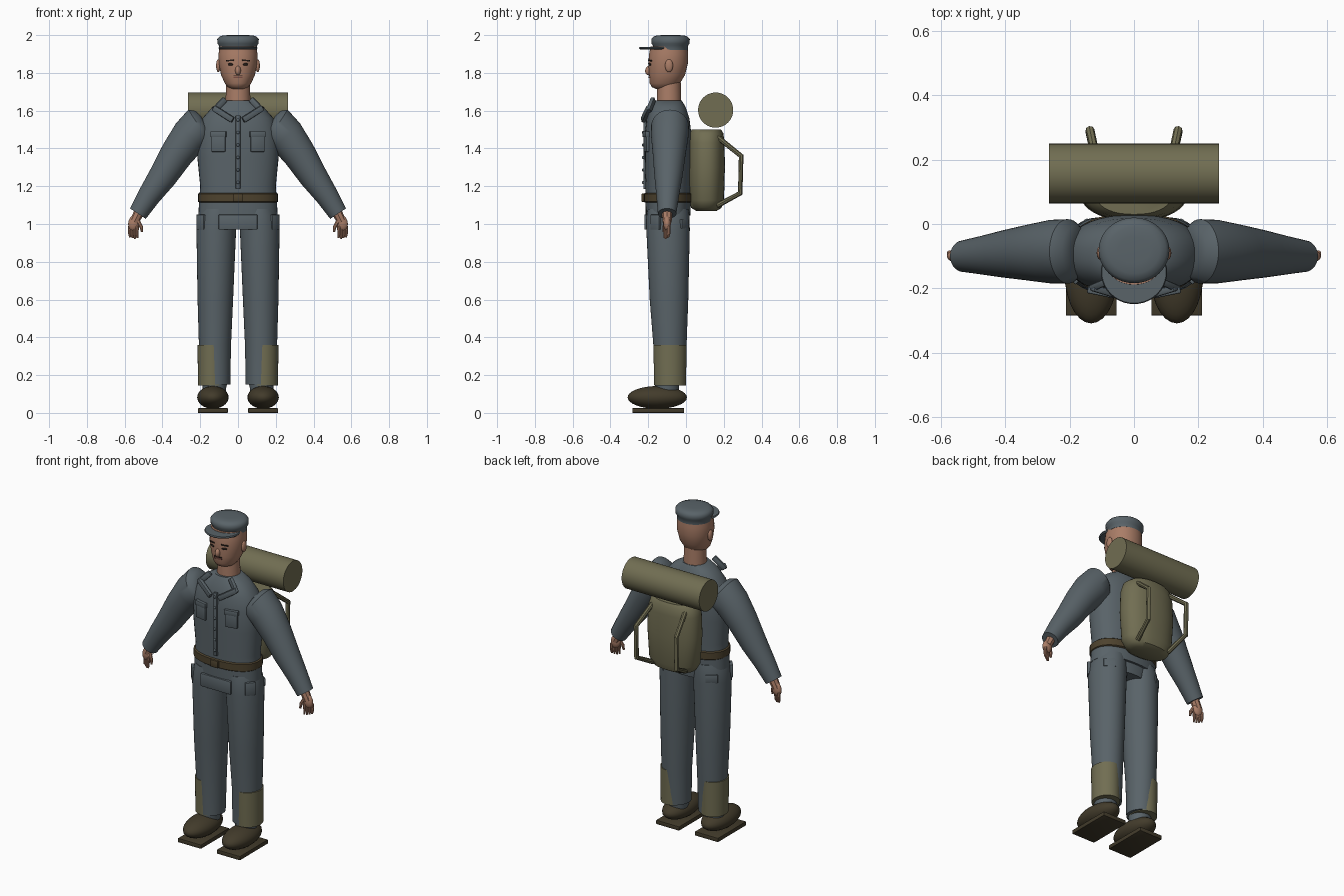
import bpy, bmesh, math
from mathutils import Vector, Matrix, Euler

old = bpy.data.objects.get("Cube")
if old:
    bpy.data.objects.remove(old, do_unlink=True)


def material(name, rgb):
    m = bpy.data.materials.new(name)
    m.use_nodes = True
    m.diffuse_color = (*rgb, 1)
    m.node_tree.nodes["Principled BSDF"].inputs["Base Color"].default_value = (*rgb, 1)
    return m


CLOTH = material("blue_grey_cloth", (0.10, 0.125, 0.14))
KHAKI = material("khaki_canvas", (0.165, 0.155, 0.085))
BOOT = material("boot_brown", (0.055, 0.044, 0.024))
BELT = material("belt_leather", (0.075, 0.055, 0.027))
SKIN = material("skin", (0.40, 0.205, 0.135))
DARK = material("dark_features", (0.02, 0.013, 0.01))
LIPS = material("lips", (0.2, 0.08, 0.06))


def finish(name, mesh, mat, angle=40):
    mesh.materials.append(mat)
    mesh.shade_smooth()
    mesh.set_sharp_from_angle(angle=math.radians(angle))
    ob = bpy.data.objects.new(name, mesh)
    bpy.context.collection.objects.link(ob)
    return ob


def from_bmesh(name, bm, mat):
    bmesh.ops.recalc_face_normals(bm, faces=bm.faces)
    mesh = bpy.data.meshes.new(name)
    bm.to_mesh(mesh)
    bm.free()
    return finish(name, mesh, mat)


def loft(name, mat, rings, s=1, power=2.0, seg=40):
    """Skin rings of (x, y, z, rx, ry[, tilt]); s=-1 mirrors in x."""
    bm = bmesh.new()
    loops = []
    for x, y, z, rx, ry, *tilt in rings:
        t = tilt[0] if tilt else 0
        loop = []
        for i in range(seg):
            a = math.tau * i / seg
            c, d = math.cos(a), math.sin(a)
            u = math.copysign(abs(c) ** (2 / power), c) * rx
            v = math.copysign(abs(d) ** (2 / power), d) * ry
            loop.append(bm.verts.new((s * (x + u * math.cos(t)), y + v, z - u * math.sin(t))))
        loops.append(loop)
    for lo, hi in zip(loops, loops[1:]):
        for i in range(seg):
            j = (i + 1) % seg
            bm.faces.new((lo[i], lo[j], hi[j], hi[i]))
    bm.faces.new(loops[0])
    bm.faces.new(loops[-1])
    return from_bmesh(name, bm, mat)


def placed(loc, size, rot):
    return Matrix.LocRotScale(Vector(loc), Euler(rot), Vector(size))


def ball(name, mat, loc, radii, rot=(0, 0, 0)):
    bm = bmesh.new()
    bmesh.ops.create_uvsphere(bm, u_segments=28, v_segments=16, radius=1, matrix=placed(loc, radii, rot))
    return from_bmesh(name, bm, mat)


def box(name, mat, loc, size, rot=(0, 0, 0), bevel=0.004):
    bm = bmesh.new()
    bmesh.ops.create_cube(bm, size=1, matrix=placed(loc, size, rot))
    if bevel:
        bmesh.ops.bevel(bm, geom=bm.edges[:], offset=bevel, segments=2, affect='EDGES', profile=0.5)
    return from_bmesh(name, bm, mat)


def tube(name, mat, points, radii):
    """Round bar through points, with a radius at each."""
    cu = bpy.data.curves.new(name, 'CURVE')
    cu.dimensions = '3D'
    cu.bevel_depth = 1
    cu.bevel_resolution = 2
    cu.use_fill_caps = True
    sp = cu.splines.new('POLY')
    sp.points.add(len(points) - 1)
    for p, co, r in zip(sp.points, points, radii):
        p.co = (*co, 1)
        p.radius = r
    tmp = bpy.data.objects.new(name, cu)
    mesh = bpy.data.meshes.new_from_object(tmp)
    bpy.data.objects.remove(tmp)
    mesh.materials.clear()
    return finish(name, mesh, mat)


# Jacket body, belt and buckle
Y = -0.095
loft("jacket", CLOTH, [(0, Y, z, rx, ry) for z, rx, ry in (
    (1.045, .21, .118), (1.14, .205, .12), (1.2, .2, .12), (1.35, .215, .124), (1.48, .213, .123),
    (1.56, .188, .113), (1.62, .135, .093), (1.655, .075, .072))], power=2.3)
loft("hips", CLOTH, [(0, Y, 0.98, .13, .1), (0, Y, 1.1, .19, .11)], power=2.3)
loft("belt", BELT, [(0, Y, z, r, r - .082) for z, r in (
    (1.113, .205), (1.118, .211), (1.16, .211), (1.165, .205))], power=2.3)
box("buckle", BELT, (0, -.228, 1.139), (.05, .016, .044))
box("front_flap", CLOTH, (0, -.208, 1.01), (.205, .026, .08))

# Button strip
box("button_strip", CLOTH, (0, -.218, 1.38), (.024, .016, .39))
for i in range(6):
    ball("jacket_button", CLOTH, (0, -.227, 1.22 + i * .066), (.008, .006, .008))

# Neck and head
loft("neck", SKIN, [(0, -.09, 1.62, .067, .065), (0, -.09, 1.76, .062, .062)])
loft("head", SKIN, [(0, y, z, rx, ry) for z, y, rx, ry in (
    (1.715, -.115, .035, .045), (1.725, -.115, .054, .066), (1.745, -.112, .07, .08), (1.79, -.1, .09, .095),
    (1.85, -.095, .102, .105), (1.9, -.092, .103, .103), (1.94, -.09, .097, .098))], power=2.1)
ball("nose", SKIN, (0, -.195, 1.813), (.015, .021, .026), (-.25, 0, 0))
box("mouth", LIPS, (0, -.194, 1.777), (.05, .008, .01), bevel=.002)
box("moustache", DARK, (0, -.196, 1.787), (.05, .006, .004), bevel=0)

# Cap
loft("cap", CLOTH, [(0, -.082, z, r, r - .008) for z, r in (
    (1.922, .1), (1.945, .101), (1.955, .109), (1.978, .11), (1.991, .1), (1.998, .08), (2.0, .05))])
loft("cap_brim", CLOTH, [(0, -.15, z, r, r - .004) for z, r in (
    (1.925, .097), (1.931, .103), (1.938, .1))])

# Pack, bedroll
loft("backpack", KHAKI, [(0, .108, z, rx, ry) for z, rx, ry in (
    (1.07, .1, .055), (1.085, .135, .08), (1.125, .158, .093), (1.3, .17, .098),
    (1.43, .165, .096), (1.48, .15, .09), (1.5, .125, .078))], power=2.3)
bm = bmesh.new()
bmesh.ops.create_cone(bm, cap_ends=True, segments=40, radius1=.093, radius2=.093, depth=.53,
                      matrix=Matrix.Translation((0, .157, 1.603)) @ Matrix.Rotation(math.pi / 2, 4, 'Y'))
from_bmesh("bedroll", bm, KHAKI)

for side, s in (("left_", 1), ("right_", -1)):
    # Face details
    ball(side + "ear", SKIN, (s * .104, -.09, 1.838), (.012, .021, .034))
    ball(side + "eye", DARK, (s * .04, -.191, 1.845), (.015, .006, .007), (0, 0, s * .35))
    box(side + "eyebrow", DARK, (s * .042, -.19, 1.866), (.042, .009, .007), (0, s * .1, s * .35), 0)

    # Sleeve
    loft(side + "sleeve", CLOTH, [
        (.172, -.085, 1.525, .05, .05, -1.1), (.182, -.085, 1.525, .085, .08, -1.05),
        (.205, -.085, 1.515, .107, .1, -1.0), (.255, -.086, 1.465, .1, .099, -.75),
        (.325, -.089, 1.37, .088, .087, -.65), (.4, -.093, 1.25, .075, .074, -.6),
        (.47, -.097, 1.15, .061, .06, -.6), (.53, -.1, 1.055, .05, .049, -.58)], s)

    # Hand
    tube(side + "wrist", SKIN, [(s * .52, -.1, 1.07), (s * .55, -.1, 1.01)], [.028, .024])
    ball(side + "palm", SKIN, (s * .55, -.1, 1.005), (.031, .02, .042), (0, -s * .2, 0))
    for i in range(4):
        x, y = .533 + i * .013, -.112 + i * .007
        tube(side + "finger", SKIN, [(s * x, y, .99), (s * (x + .002), y, .95),
                                     (s * x, y - .003, .922 + .004 * abs(i - 1))], [.0095, .008, .005])
    tube(side + "thumb", SKIN, [(s * .532, -.105, 1.02), (s * .512, -.115, .985),
                                (s * .508, -.118, .958)], [.012, .01, .006])

    # Collar
    for a, b in (((.075, -.175, 1.655), (.122, -.195, 1.605)), ((.122, -.2, 1.61), (.035, -.226, 1.555))):
        a, b = Vector((s * a[0], *a[1:])), Vector((s * b[0], *b[1:]))
        d = b - a
        bm = bmesh.new()
        bmesh.ops.create_cube(bm, size=1, matrix=Matrix.Translation((a + b) / 2)
                              @ d.to_track_quat('X', 'Z').to_matrix().to_4x4()
                              @ Matrix.Diagonal((d.length + .02, .022, .032, 1)))
        bmesh.ops.bevel(bm, geom=bm.edges[:], offset=.006, segments=2, affect='EDGES', profile=0.5)
        from_bmesh(side + "collar", bm, CLOTH)

    # Pockets
    box(side + "chest_pocket", CLOTH, (s * .103, -.207, 1.43), (.074, .022, .095), (0, 0, s * .2))
    box(side + "chest_pocket_flap", CLOTH, (s * .103, -.21, 1.475), (.084, .026, .03), (0, 0, s * .2))
    box(side + "front_hip_pocket", CLOTH, (s * .195, -.16, 1.01), (.06, .02, .08), (0, 0, s * .85))
    box(side + "back_hip_pocket", CLOTH, (s * .17, -.008, 1.0), (.07, .016, .05), (0, 0, -s * .6))

    # Trouser leg and gaiter
    loft(side + "trouser_leg", CLOTH, [
        (.105, Y, 1.08, .09, .108), (.11, Y, 1.04, .1, .114), (.115, Y, .97, .105, .115),
        (.12, -.09, .6, .094, .102), (.122, -.085, .36, .085, .088), (.12, -.087, .15, .079, .08)], s)
    loft(side + "gaiter", KHAKI, [(.135, -.084, .145, .077, .084), (.135, -.085, .36, .079, .088)], s)

    # Boot
    loft(side + "sock", CLOTH, [(.125, -.1, .1, .06, .06), (.125, -.1, .16, .065, .065)], s)
    ball(side + "boot", BOOT, (s * .133, -.152, .082), (.083, .157, .06))
    box(side + "boot_sole", BOOT, (s * .133, -.147, .0125), (.158, .275, .025), bevel=.003)

    # Pack strap
    tube(side + "pack_strap", KHAKI, [(s * .11, .165, 1.462), (s * .137, .292, 1.36),
                                      (s * .137, .287, 1.163), (s * .11, .165, 1.097)], [.014] * 4)
